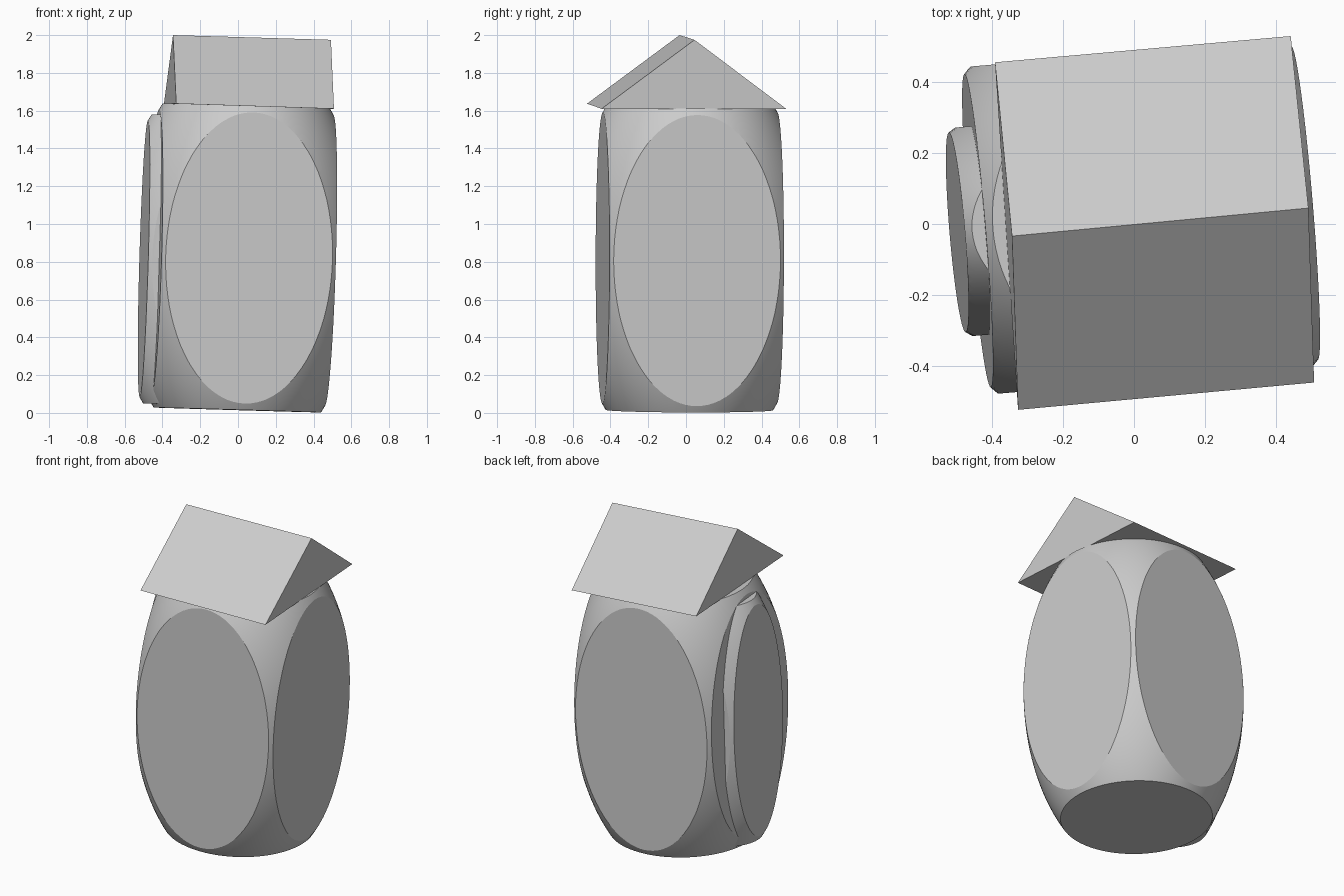
import bpy, bmesh
from math import radians
from mathutils import Matrix, Vector

cube = bpy.data.objects.get("Cube")
if cube:
    bpy.data.objects.remove(cube, do_unlink=True)

GREY = (0.6, 0.6, 0.6, 1)
grey = bpy.data.materials.new("plain grey")
grey.use_nodes = True
grey.diffuse_color = GREY
grey.node_tree.nodes["Principled BSDF"].inputs["Base Color"].default_value = GREY

# Shared slight lean and turn of the whole body
POSE = (Matrix.Translation((0.02, 0.02, 0.82))
        @ Matrix.Rotation(radians(4.8), 4, 'Z')
        @ Matrix.Rotation(radians(1.7), 4, 'Y'))
BALL = 1.385  # ball radius relative to the half side of the cube


def finish(name, bm, smooth):
    bmesh.ops.recalc_face_normals(bm, faces=bm.faces)
    mesh = bpy.data.meshes.new(name)
    bm.to_mesh(mesh)
    bm.free()
    mesh.materials.append(grey)
    obj = bpy.data.objects.new(name, mesh)
    bpy.context.collection.objects.link(obj)
    if smooth:
        bpy.ops.object.select_all(action='DESELECT')
        obj.select_set(True)
        bpy.context.view_layer.objects.active = obj
        bpy.ops.object.shade_smooth_by_angle(angle=radians(26))
    return obj


def rounded_block(name, center, half):
    """Ball trimmed flat on six sides, then stretched to size."""
    bm = bmesh.new()
    bmesh.ops.create_uvsphere(bm, u_segments=96, v_segments=64, radius=BALL)
    for axis in range(3):
        for side in (-1, 1):
            normal = Vector((0, 0, 0))
            normal[axis] = side
            cut = bmesh.ops.bisect_plane(
                bm, geom=bm.verts[:] + bm.edges[:] + bm.faces[:], dist=1e-5,
                plane_co=normal, plane_no=normal, clear_outer=True)
            rim = [e for e in bm.edges if e.is_boundary]
            bmesh.ops.holes_fill(bm, edges=rim, sides=0)
    size = Matrix.Diagonal((*half, 1))
    bm.transform(POSE @ Matrix.Translation(center) @ size)
    return finish(name, bm, True)


# Main body and the raised panel on its side
rounded_block("body", (0, 0, 0), (0.463, 0.463, 0.805))
rounded_block("side_panel", (-0.06, 0, -0.02), (0.46, 0.295, 0.765))

# Gable roof: a triangular end at each side, ridge running across
ends = [
    [(-0.327, -0.524, 1.637), (-0.392, 0.456, 1.637), (-0.344, -0.034, 2.0)],
    [(0.508, -0.447, 1.61), (0.442, 0.53, 1.61), (0.492, 0.045, 1.975)],
]
bm = bmesh.new()
left, right = [[bm.verts.new(p) for p in end] for end in ends]
bm.faces.new(left)
bm.faces.new(right)
for i in range(3):
    j = (i + 1) % 3
    bm.faces.new((left[i], left[j], right[j], right[i]))
finish("gable_roof", bm, False)
